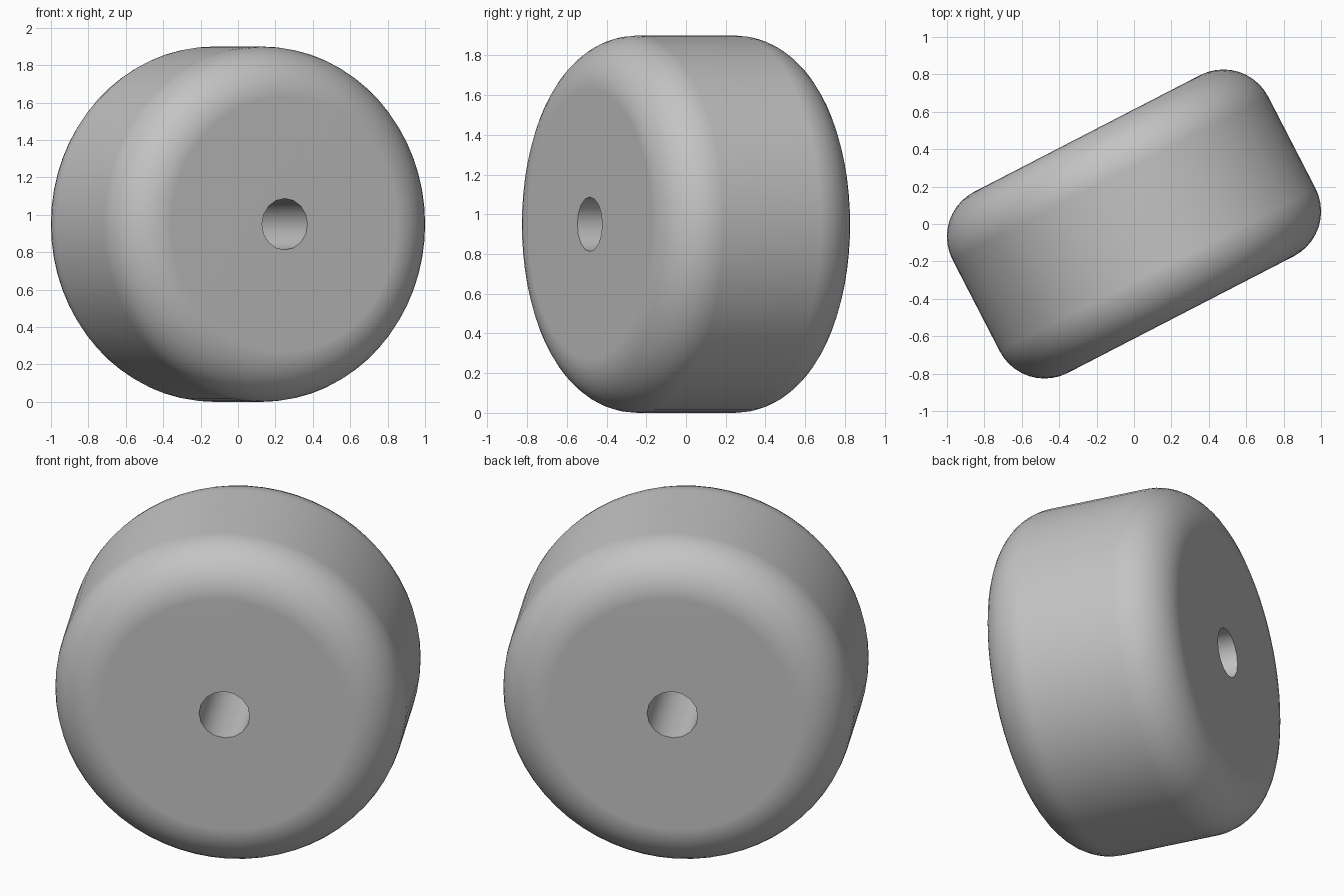
import bpy
import math

cube = bpy.data.objects.get("Cube")
if cube:
    bpy.data.objects.remove(cube, do_unlink=True)

RADIUS, HALF_WIDTH, FILLET, BORE = 0.95, 0.545, 0.27, 0.137
TURN = math.radians(27.3)

grey = bpy.data.materials.new("plain_grey")
grey.use_nodes = True
grey.diffuse_color = (0.55, 0.55, 0.55, 1)
grey.node_tree.nodes["Principled BSDF"].inputs["Base Color"].default_value = grey.diffuse_color


def drum(name, radius, depth, sides):
    """Cylinder lying on its side, its axis turned towards the front left."""
    bpy.ops.mesh.primitive_cylinder_add(
        vertices=sides, radius=radius, depth=depth,
        location=(0, 0, RADIUS), rotation=(math.pi / 2, 0, TURN))
    obj = bpy.context.object
    obj.name = name
    obj.data.materials.append(grey)
    return obj


# Axle hole cutter
cutter = drum("axle_hole_cutter", BORE, HALF_WIDTH * 3, 16)
cutter.hide_render = True

# Wheel body with rounded shoulders
wheel = drum("wheel", RADIUS, HALF_WIDTH * 2, 64)
bevel = wheel.modifiers.new("shoulders", "BEVEL")
bevel.width = FILLET
bevel.segments = 10
bevel.limit_method = "ANGLE"
bevel.angle_limit = math.radians(60)

# Axle hole right through the wheel
hole = wheel.modifiers.new("axle_hole", "BOOLEAN")
hole.operation = "DIFFERENCE"
hole.solver = "EXACT"
hole.object = cutter

for name in ("shoulders", "axle_hole"):
    bpy.ops.object.modifier_apply(modifier=name)
bpy.data.objects.remove(cutter, do_unlink=True)

# Smooth rounding, flat side faces, crisp hole rim
bpy.ops.object.shade_smooth_by_angle(angle=math.radians(35))
normals = wheel.modifiers.new("flat_sides", "WEIGHTED_NORMAL")
normals.keep_sharp = True
